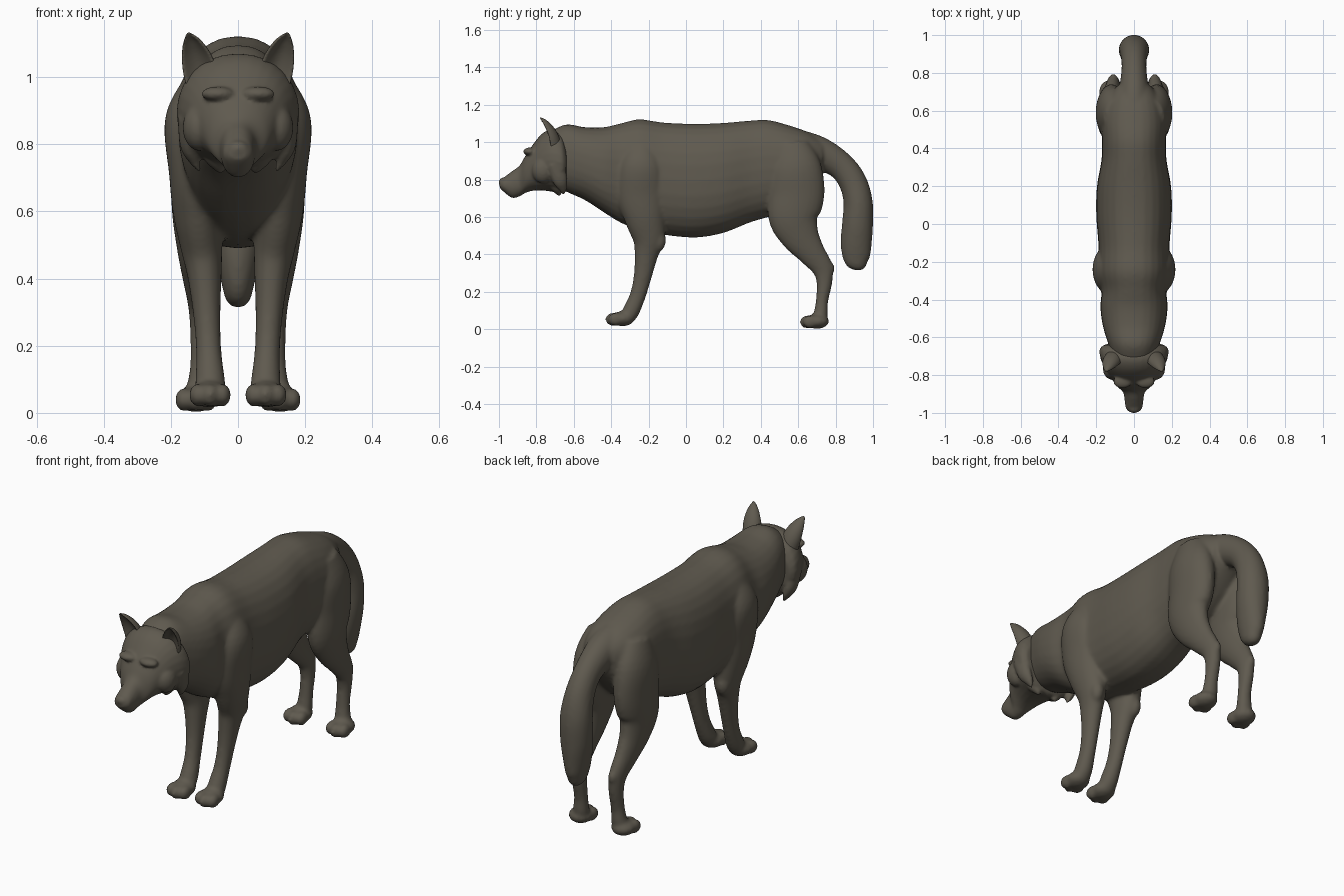
import bpy
import bmesh
from math import sin, cos, pi
from mathutils import Vector, Matrix

default_cube = bpy.data.objects.get("Cube")
if default_cube:
    bpy.data.objects.remove(default_cube)

fur = bpy.data.materials.new("dark grey brown fur")
fur.use_nodes = True
fur_colour = (0.115, 0.102, 0.078, 1)
fur.diffuse_color = fur_colour
fur.node_tree.nodes["Principled BSDF"].inputs["Base Color"].default_value = fur_colour


def spline(rows, steps=5):
    """Catmull-Rom interpolation through rows of numbers."""
    rows = [Vector(row) for row in rows]
    result = []
    for i in range(len(rows) - 1):
        a, b, c, d = (rows[max(0, min(len(rows) - 1, i + k))] for k in (-1, 0, 1, 2))
        for s in range(steps):
            t = s / steps
            result.append(b + (c - a) * (t / 2)
                          + (a * 2 - b * 5 + c * 4 - d) * (t * t / 2)
                          + (b * 3 - a - c * 3 + d) * (t ** 3 / 2))
    return result + [rows[-1]]


def loft(bm, rows, power=2.0, dent=0.0, upright=False, sides=28):
    """Skin rounded sections (x, y, z, half width, half depth) along a path."""
    rows = spline(rows)
    rings = []
    for i, row in enumerate(rows):
        ahead, behind = rows[min(i + 1, len(rows) - 1)], rows[max(i - 1, 0)]
        along = Vector((0, 1, 0)) if upright else (ahead.xyz - behind.xyz).normalized()
        side = Vector((1, 0, 0))
        side = (side - along * side.dot(along)).normalized()
        depth = along.cross(side)
        ring = []
        for k in range(sides):
            c, s = cos(2 * pi * k / sides), sin(2 * pi * k / sides)
            u = abs(c) ** (2 / power) * (1 if c > 0 else -1)
            v = abs(s) ** (2 / power) * (1 if s > 0 else -1)
            # The front of a dented section is hollowed into a cup
            if s < 0:
                v += dent * s * s
            ring.append(bm.verts.new(row.xyz + side * (u * row[3]) + depth * (v * row[4])))
        rings.append(ring)
    for low, high in zip(rings, rings[1:]):
        for k in range(sides):
            n = (k + 1) % sides
            bm.faces.new((low[k], low[n], high[n], high[k]))
    bm.faces.new(rings[0][::-1])
    bm.faces.new(rings[-1])


def trunk(bm, profile, power):
    """Loft along y from rows of (y, top, bottom, half width)."""
    loft(bm, [(0, y, (top + low) / 2, half, (top - low) / 2)
              for y, top, low, half in profile], power, upright=True)


def ball(bm, centre, radii):
    bmesh.ops.create_uvsphere(bm, u_segments=20, v_segments=12, radius=1,
                              matrix=Matrix.Translation(centre) @ Matrix.Diagonal((*radii, 1)))


def mirrored(rows, side):
    return [(row[0] * side, *row[1:]) for row in rows]


def finish(bm, name, voxel, smoothing):
    """Fuse the overlapping volumes into one smooth skin."""
    bmesh.ops.recalc_face_normals(bm, faces=bm.faces)
    mesh = bpy.data.meshes.new(name)
    bm.to_mesh(mesh)
    bm.free()
    mesh.materials.append(fur)
    obj = bpy.data.objects.new(name, mesh)
    bpy.context.collection.objects.link(obj)
    remesh = obj.modifiers.new("fuse", "REMESH")
    remesh.mode = "VOXEL"
    remesh.voxel_size = voxel
    remesh.use_smooth_shade = True
    smooth = obj.modifiers.new("soften", "SMOOTH")
    smooth.factor = 0.5
    smooth.iterations = smoothing
    return obj


# Body: torso and neck
body = bmesh.new()
trunk(body, [
    (-.72, 1.06, .78, .11), (-.64, 1.095, .735, .135), (-.54, 1.08, .69, .165),
    (-.44, 1.08, .625, .178), (-.35, 1.1, .57, .172), (-.25, 1.122, .53, .19),
    (-.12, 1.105, .505, .188), (.05, 1.098, .49, .2), (.2, 1.103, .515, .196),
    (.34, 1.115, .57, .172), (.44, 1.118, .6, .17), (.55, 1.09, .64, .172),
    (.65, 1.055, .72, .145), (.73, 1.01, .83, .09)], 2.3)

# Body: drooping tail
loft(body, [
    (0, .55, .98, .1, .1), (0, .7, .945, .08, .09), (0, .82, .88, .066, .075),
    (0, .89, .79, .07, .075), (0, .92, .68, .08, .078), (0, .917, .56, .078, .083),
    (0, .91, .46, .064, .083), (0, .912, .38, .048, .072), (0, .922, .335, .035, .045),
    (0, .925, .315, .015, .02)])

front_leg = [
    (.115, -.23, .98, .05, .07), (.135, -.24, .87, .083, .12), (.128, -.24, .72, .078, .13),
    (.12, -.22, .6, .074, .11), (.108, -.2, .49, .062, .088), (.099, -.212, .4, .05, .064),
    (.092, -.232, .28, .04, .048), (.087, -.258, .18, .038, .043),
    (.083, -.292, .1, .044, .045), (.083, -.315, .06, .045, .04)]
hind_leg = [
    (.09, .56, .98, .07, .1), (.115, .585, .86, .085, .14), (.12, .59, .72, .08, .15),
    (.125, .575, .6, .072, .135), (.125, .61, .5, .058, .105), (.12, .67, .41, .046, .075),
    (.112, .727, .33, .038, .058), (.108, .74, .25, .035, .042), (.108, .727, .15, .034, .033),
    (.112, .72, .08, .04, .038), (.115, .71, .05, .04, .035)]

for side in (-1, 1):
    # Legs
    for leg in (front_leg, hind_leg):
        loft(body, mirrored(leg, side))
    # Paws with toe pads
    for x, y, z in ((.083, -.34, .056), (.125, .7, .042)):
        ball(body, (x * side, y, z), (.06, .065, .04))
        for step in (-1, 0, 1):
            toe = (x + step * .036) * side
            ball(body, (toe, y - .052 + abs(step) * .015, z - .003), (.027, .04, .035))
    # Hock points
    ball(body, (.11 * side, .765, .325), (.025, .03, .04))
    # Elbows
    ball(body, (.12 * side, -.145, .475), (.035, .038, .06))
finish(body, "body", .01, 6)

# Head: skull and muzzle
head = bmesh.new()
trunk(head, [
    (-.995, .79, .755, .025), (-.975, .81, .735, .043), (-.93, .845, .702, .05),
    (-.89, .875, .71, .058), (-.86, .925, .728, .09), (-.82, .985, .74, .118),
    (-.77, 1.045, .742, .15), (-.715, 1.07, .735, .176), (-.665, 1.05, .73, .182),
    (-.64, .99, .78, .16)], 2.1)
# Nose
ball(head, (0, -.975, .785), (.034, .027, .026))
for side in (-1, 1):
    # Brows and cheeks
    ball(head, (.06 * side, -.835, .95), (.05, .035, .022))
    ball(head, (.115 * side, -.765, .85), (.05, .06, .07))
    # Cheek ruff tufts
    loft(head, mirrored([
        (.14, -.7, .88, .04, .05), (.145, -.675, .8, .028, .04),
        (.13, -.66, .755, .018, .025), (.115, -.655, .72, .004, .006)], side))
    loft(head, mirrored([
        (.07, -.71, .82, .05, .05), (.06, -.69, .76, .04, .035),
        (.05, -.675, .715, .008, .008)], side))
finish(head, "head", .007, 5)

# Ears: cupped at the front
for side, name in ((-1, "right_ear"), (1, "left_ear")):
    ear = bmesh.new()
    loft(ear, mirrored([
        (.105, -.715, .98, .05, .05), (.115, -.725, 1.025, .05, .045),
        (.126, -.74, 1.065, .043, .036), (.137, -.76, 1.1, .029, .024),
        (.145, -.777, 1.122, .013, .012), (.148, -.784, 1.132, .004, .005)], side), dent=1.3)
    finish(ear, name, .004, 3)
